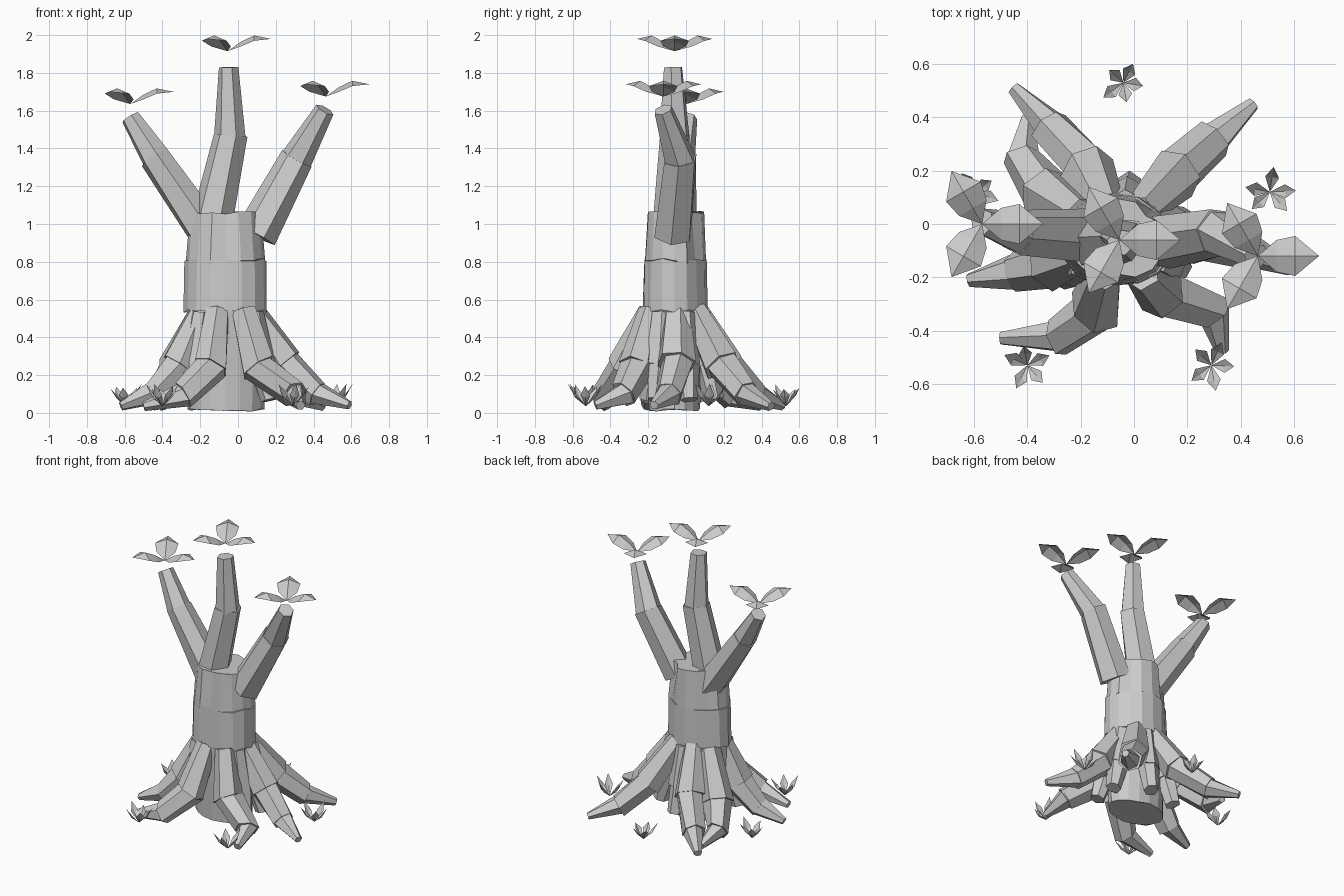
import bpy, bmesh, math, random
from mathutils import Vector

random.seed(4)
cube = bpy.data.objects.get("Cube")
if cube:
    bpy.data.objects.remove(cube)

grey = bpy.data.materials.new("plain grey")
grey.use_nodes = True
grey.diffuse_color = (0.6, 0.6, 0.6, 1)
grey.node_tree.nodes["Principled BSDF"].inputs["Base Color"].default_value = (0.6, 0.6, 0.6, 1)


def finish(name, bm):
    bmesh.ops.recalc_face_normals(bm, faces=bm.faces)
    mesh = bpy.data.meshes.new(name)
    bm.to_mesh(mesh)
    bm.free()
    mesh.materials.append(grey)
    obj = bpy.data.objects.new(name, mesh)
    bpy.context.collection.objects.link(obj)
    return obj


def loft(bm, lower, upper):
    """Closed prism between two rings of points."""
    a = [bm.verts.new(p) for p in lower]
    b = [bm.verts.new(p) for p in upper]
    n = len(a)
    for i in range(n):
        bm.faces.new((a[i], a[(i + 1) % n], b[(i + 1) % n], b[i]))
    bm.faces.new(a[::-1])
    bm.faces.new(b)


def ring(center, axis, side, radius, sides, jitter):
    """Irregular polygon around an axis, kept above the ground."""
    u = (side - axis * side.dot(axis)).normalized()
    v = axis.cross(u)
    pts = []
    for i in range(sides):
        t = math.tau * (i + 0.25) / sides
        r = radius * random.uniform(1 - jitter, 1 + jitter)
        p = center + u * r * math.cos(t) + v * r * math.sin(t)
        p.z = max(p.z, 0.01)
        pts.append(p)
    return pts


def limb(name, path, radii, step, sides=6, jitter=0.06):
    """Chain of tapered pieces, each one plugged into the last with a small step."""
    pts = [Vector(p) for p in path]
    bm = bmesh.new()
    count = len(pts) - 1
    dirs = [(pts[i + 1] - pts[i]).normalized() for i in range(count)]
    side = dirs[0].cross(Vector((0, 0, 1)))
    for i in range(count):
        start = dirs[i] if i == 0 else (dirs[i - 1] + dirs[i]).normalized()
        end = dirs[i] if i == count - 1 else (dirs[i] + dirs[i + 1]).normalized()
        scale = 1 if i == 0 else step
        lower = ring(pts[i] - dirs[i] * 0.01, start, side, radii[i] * scale, sides, jitter)
        upper = ring(pts[i + 1], end, side, radii[i + 1], sides, jitter)
        loft(bm, lower, upper)
    return finish(name, bm)


# Trunk: stacked irregular drums, with clefts in the upper ones
def trunk_ring(z, rx, ry, cleft):
    pts = []
    for i in range(16):
        t = math.tau * i / 16 - math.pi / 2
        k = cleft if i in (0, 6, 10) else random.uniform(0.98, 1.03)
        pts.append((-0.065 + rx * k * math.cos(t), -0.06 + ry * k * math.sin(t),
                    z + random.uniform(-0.008, 0.008)))
    return pts


bm = bmesh.new()
for low, high in (((0.015, 0.2, 0.135, 1), (0.56, 0.205, 0.165, 1)),
                  ((0.54, 0.218, 0.177, 0.96), (0.81, 0.216, 0.172, 0.93)),
                  ((0.79, 0.21, 0.168, 0.93), (1.06, 0.185, 0.152, 0.84))):
    loft(bm, trunk_ring(*low), trunk_ring(*high))
finish("trunk", bm)

# Branches
limb("left_branch", [(0.1, -0.065, 0.95), (0.315, -0.03, 1.345), (0.46, -0.12, 1.605)],
     [0.108, 0.09, 0.052], 0.95)
limb("middle_branch", [(-0.14, -0.07, 1.0), (-0.04, -0.06, 1.47), (-0.05, -0.07, 1.83)],
     [0.11, 0.088, 0.052], 0.95)
limb("right_branch", [(-0.13, -0.05, 0.9), (-0.44, -0.03, 1.355), (-0.57, 0.01, 1.565)],
     [0.108, 0.085, 0.052], 0.95)

# Roots: shoulder, knee, ankle, toe
roots = {
    "left_root": [(0.07, -0.05, 0.53), (0.25, -0.05, 0.26), (0.42, -0.09, 0.1), (0.59, -0.17, 0.04)],
    "front_left_root": [(0.03, -0.18, 0.53), (0.11, -0.26, 0.24), (0.3, -0.33, 0.1), (0.33, -0.48, 0.04)],
    "front_right_root": [(-0.11, -0.19, 0.53), (-0.15, -0.32, 0.24), (-0.29, -0.42, 0.09), (-0.5, -0.43, 0.035)],
    "right_root": [(-0.2, -0.12, 0.52), (-0.31, -0.15, 0.25), (-0.45, -0.18, 0.1), (-0.62, -0.21, 0.035)],
    "inner_right_root": [(-0.2, 0.03, 0.52), (-0.33, 0.12, 0.22), (-0.42, 0.25, 0.09), (-0.4, 0.4, 0.035)],
    "back_right_root": [(-0.11, 0.06, 0.53), (-0.18, 0.21, 0.26), (-0.32, 0.37, 0.1), (-0.45, 0.51, 0.035)],
    "back_left_root": [(0.02, 0.05, 0.53), (0.16, 0.19, 0.25), (0.3, 0.32, 0.1), (0.45, 0.45, 0.035)],
}
for name, path in roots.items():
    limb(name, path, [0.07, 0.1, 0.076, 0.025], 0.9, jitter=0.1)

# Short buttresses filling the gaps between the roots
for i, degrees in enumerate((-140, -28, 22, 80, 132)):
    c, s = math.cos(math.radians(degrees)), math.sin(math.radians(degrees))
    path = [(-0.065 + rx * c, -0.06 + ry * s, z)
            for rx, ry, z in ((0.17, 0.14, 0.52), (0.22, 0.17, 0.25), (0.27, 0.21, 0.07))]
    limb("buttress_%d" % (i + 1), path, [0.055, 0.075, 0.05], 0.9, jitter=0.1)


def leaf(bm, base, angle, stations, tip):
    """Creased leaf; each station is (reach, half width, ridge height, edge height)."""
    out = Vector((math.cos(angle), math.sin(angle), 0))
    side = Vector((-out.y, out.x, 0))
    up = Vector((0, 0, 1))
    start = bm.verts.new(base)
    end = bm.verts.new(base + out * tip[0] + up * tip[1])
    rows = [[bm.verts.new(base + out * r + side * w * s + up * (ridge if s == 0 else edge))
             for s in (-1, 0, 1)] for r, w, ridge, edge in stations]
    for k in (0, 1):
        bm.faces.new((start, rows[0][k], rows[0][k + 1]))
        for a, b in zip(rows, rows[1:]):
            bm.faces.new((a[k], b[k], b[k + 1], a[k + 1]))
        bm.faces.new((rows[-1][k], end, rows[-1][k + 1]))


# Three-leaf sprays floating over the branch tips
for name, base in (("left_leaves", (0.465, -0.12, 1.675)),
                   ("middle_leaves", (-0.055, -0.06, 1.915)),
                   ("right_leaves", (-0.57, 0, 1.635))):
    bm = bmesh.new()
    for k in range(3):
        leaf(bm, Vector(base), math.tau * k / 3,
             [(0.07, 0.06, 0.05, 0.025), (0.14, 0.075, 0.083, 0.055)], (0.23, 0.065))
    finish(name, bm)

# Grass tufts around the roots
for i, (x, y) in enumerate(((0.29, -0.53), (-0.4, -0.53), (-0.6, 0.12), (-0.04, 0.53), (0.51, 0.12))):
    bm = bmesh.new()
    for k in range(5):
        size = random.uniform(0.85, 1.15)
        leaf(bm, Vector((x, y, 0.035)), math.tau * (k + 0.3 * i) / 5 + random.uniform(-0.2, 0.2),
             [(0.05 * size, 0.026, 0.045, 0.06)], (0.085 * size, 0.105 * size))
    finish("grass_tuft_%d" % (i + 1), bm)
